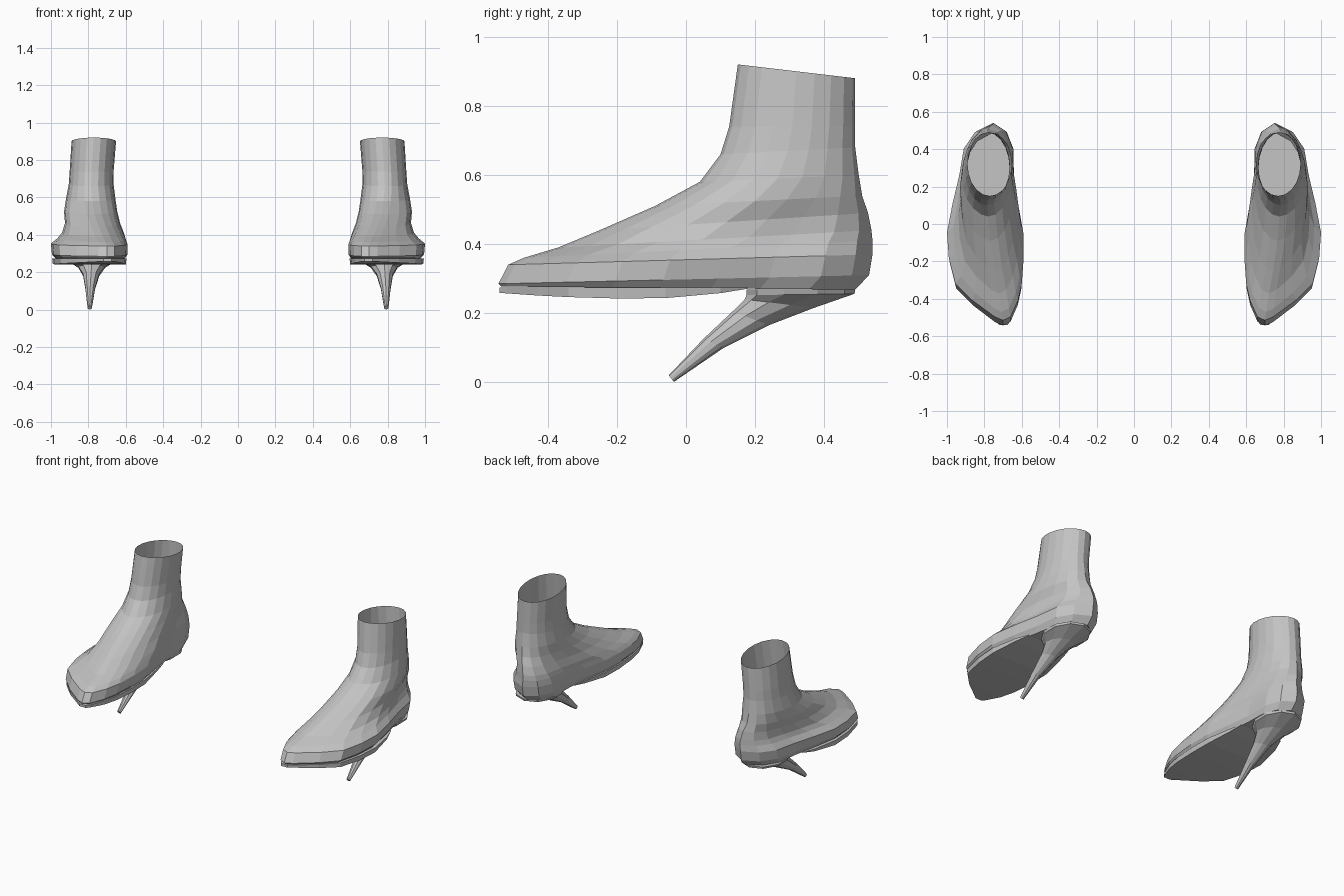
import bpy, bmesh, math

if "Cube" in bpy.data.objects:
    bpy.data.objects.remove(bpy.data.objects["Cube"], do_unlink=True)

grey = bpy.data.materials.new("plain_grey")
grey.use_nodes = True
grey.diffuse_color = (0.55, 0.55, 0.55, 1)
grey.node_tree.nodes["Principled BSDF"].inputs["Base Color"].default_value = (0.55, 0.55, 0.55, 1)


def lerp(a, b, t):
    return a + (b - a) * t


def loft(name, rings, cap_first=True, cap_last=True):
    """Skin a list of closed rings and mirror the result to make the pair."""
    bm = bmesh.new()
    rows = [[bm.verts.new(p) for p in ring] for ring in rings]
    for low, high in zip(rows, rows[1:]):
        for i in range(len(low)):
            j = (i + 1) % len(low)
            bm.faces.new((low[i], low[j], high[j], high[i]))
    if cap_first:
        bm.faces.new(rows[0])
    if cap_last:
        bm.faces.new(rows[-1])
    bmesh.ops.recalc_face_normals(bm, faces=bm.faces)
    mesh = bpy.data.meshes.new(name)
    bm.to_mesh(mesh)
    bm.free()
    mesh.materials.append(grey)
    obj = bpy.data.objects.new(name, mesh)
    bpy.context.collection.objects.link(obj)
    mirror = obj.modifiers.new("Pair", "MIRROR")
    mirror.use_mirror_merge = False
    return obj


# Foot outline from toe to heel: y, inner x, outer x
outline = [
    (-.54, .70, .70), (-.52, .66, .745), (-.43, .62, .865), (-.34, .60, .955),
    (-.20, .59, .99), (-.06, .592, 1.0), (.10, .62, .97), (.25, .642, .935),
    (.40, .645, .91), (.49, .68, .85), (.54, .755, .755),
]
X0, X1, Y0, Y1 = .59, 1.0, -.54, .54
last = len(outline) - 1


def foot_ring(zf, zb, yf, yb, xi, xo, roundness):
    """Fit the outline to given limits, blended towards an ellipse."""
    sides = ([], [])
    for k, (y, inner, outer) in enumerate(outline):
        a = math.pi * k / last
        v = lerp((y - Y0) / (Y1 - Y0), (1 - math.cos(a)) / 2, roundness)
        for side, x, sign in zip(sides, (inner, outer), (-1, 1)):
            u = lerp((x - X0) / (X1 - X0), .5 + sign * math.sin(a) / 2, roundness)
            side.append((lerp(xi, xo, u), lerp(yf, yb, v), lerp(zf, zb, v)))
    return sides[1] + sides[0][-2:0:-1]


# Upper: front z, back z, front y, back y, inner x, outer x, roundness
upper = [
    (.277, .268, -.535, .49, .605, .975, 0),
    (.285, .31, -.543, .53, .592, .995, 0),
    (.34, .37, -.515, .54, .59, 1.0, 0),
    (.36, .41, -.47, .54, .60, .965, .1),
    (.39, .44, -.37, .537, .61, .94, .3),
    (.44, .49, -.25, .527, .63, .925, .5),
    (.51, .54, -.09, .51, .645, .93, .7),
    (.58, .60, .04, .50, .655, .92, .85),
    (.66, .68, .10, .49, .665, .905, 1),
    (.74, .74, .125, .49, .665, .90, 1),
    (.92, .88, .15, .49, .652, .89, 1),
]
loft("boot_upper", [foot_ring(*r) for r in upper], cap_last=False)

# Sole: thin curved slab under the forefoot
sections = []
stations = [(-.54, .675, .72)] + outline[1:7] + [(.18, .635, .94)]
for y, inner, outer in stations:
    mid, half = (inner + outer) / 2, (outer - inner) / 2 * .97
    bottom = .242 + (.3 if y > -.13 else .1) * (y + .13) ** 2
    sections.append([
        (mid - half, y, .274), (mid + half, y, .274),
        (mid + half * .98, y, bottom), (mid - half * .98, y, bottom),
    ])
loft("sole", sections)

# Heel: raked stem; front y, front z, back y, back z, half width, centre x
heel = [
    (.175, .268, .49, .268, .13, .78),
    (.175, .252, .488, .256, .125, .78),
    (.17, .24, .37, .215, .075, .782),
    (.135, .205, .24, .165, .045, .785),
    (.05, .125, .11, .10, .027, .79),
    (-.05, .02, -.035, .001, .012, .793),
]
rings = []
SIDES = 10
for yf, zf, yb, zb, half, cx in heel:
    ring = []
    for i in range(SIDES):
        a = math.tau * i / SIDES
        t = (1 - math.cos(a)) / 2
        ring.append((cx + half * math.sin(a), lerp(yf, yb, t), lerp(zf, zb, t)))
    rings.append(ring)
loft("heel", rings)
